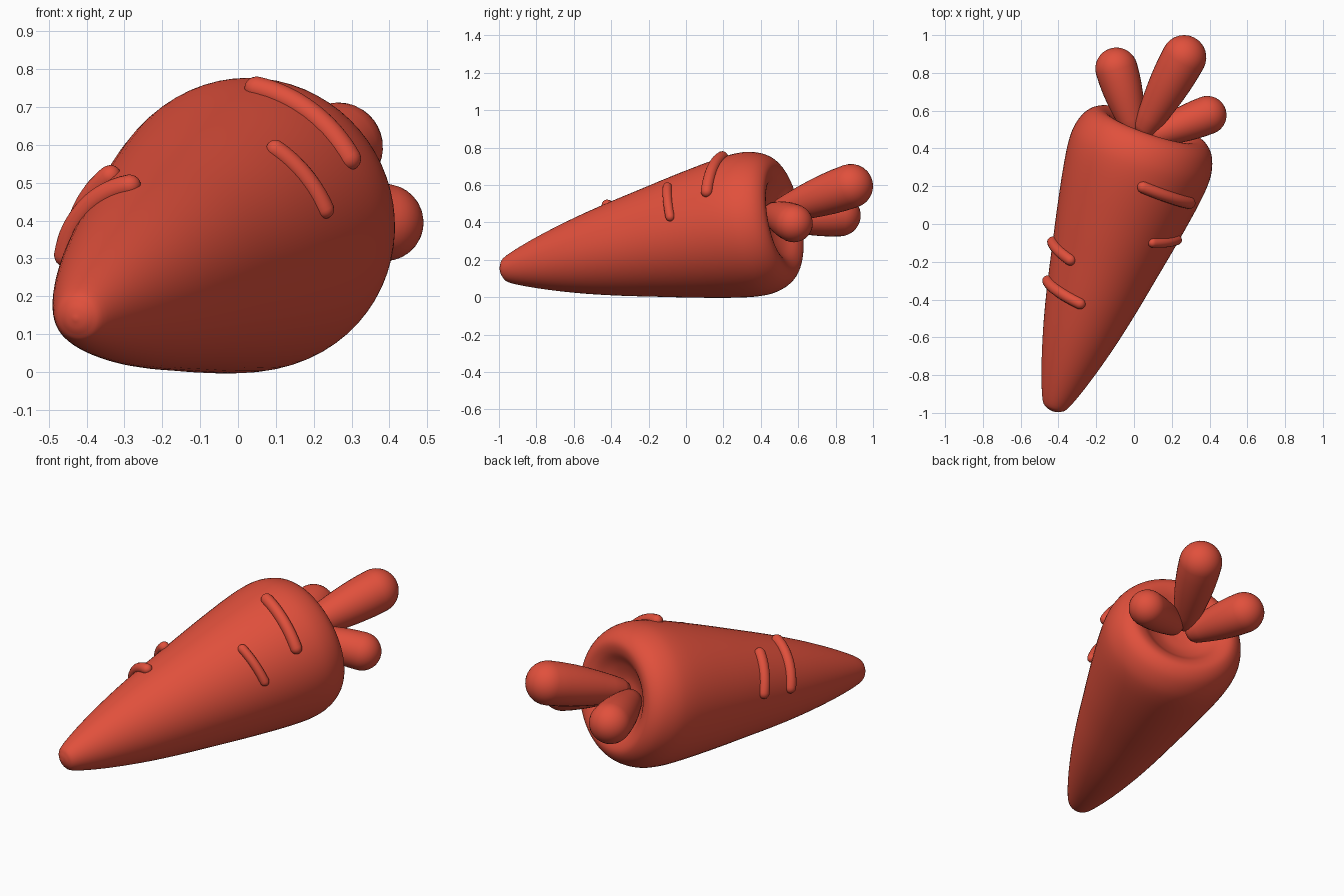
import bpy, bmesh, math
from mathutils import Vector

if "Cube" in bpy.data.objects:
    bpy.data.objects.remove(bpy.data.objects["Cube"])

mat = bpy.data.materials.new("carrot_red")
mat.diffuse_color = (0.75, 0.08, 0.045, 1)
mat.use_nodes = True
mat.node_tree.nodes["Principled BSDF"].inputs["Base Color"].default_value = mat.diffuse_color


def smooth_path(pts, n):
    """Catmull-Rom curve through the points, n steps per span."""
    p = [Vector(q) for q in pts]
    p = [2 * p[0] - p[1]] + p + [2 * p[-1] - p[-2]]
    out = []
    for i in range(1, len(p) - 2):
        a, b, c, d = p[i - 1:i + 3]
        for k in range(n):
            t = k / n
            out.append(0.5 * (2 * b + (c - a) * t + (2 * a - 5 * b + 4 * c - d) * t ** 2
                              + (3 * b - a - 3 * c + d) * t ** 3))
    return out + [p[-2]]


def sweep(name, centres, radii, sides, axis=None):
    """Skin circular rings along a path; the ends close to a point."""
    bm = bmesh.new()
    rings = []
    last = len(centres) - 1
    for i, (c, r) in enumerate(zip(centres, radii)):
        if i in (0, last):
            rings.append([bm.verts.new(c)] * sides)
            continue
        t = axis or (centres[i + 1] - centres[i - 1]).normalized()
        w = t.cross(Vector((0, 0, 1))).normalized()
        v = w.cross(t)
        rings.append([bm.verts.new(c + r * (math.cos(a) * w + math.sin(a) * v))
                      for a in (2 * math.pi * k / sides for k in range(sides))])
    for a, b in zip(rings, rings[1:]):
        for k in range(sides):
            j = (k + 1) % sides
            quad = list(dict.fromkeys((a[k], a[j], b[j], b[k])))
            bm.faces.new(quad)
    bmesh.ops.recalc_face_normals(bm, faces=bm.faces)
    for f in bm.faces:
        f.smooth = True
    me = bpy.data.meshes.new(name)
    bm.to_mesh(me)
    bm.free()
    me.materials.append(mat)
    ob = bpy.data.objects.new(name, me)
    bpy.context.collection.objects.link(ob)
    return ob


# Root: round section along a leaning axis, with a dimpled top
TIP = Vector((-0.43, -0.992, 0.14))
U = (Vector((0.04, 0.375, 0.395)) - TIP).normalized()
W = U.cross(Vector((0, 0, 1))).normalized()
V = W.cross(U)
outer = [(0, 0), (0.012, 0.04), (0.05, 0.075), (0.21, 0.134), (0.42, 0.195), (0.63, 0.245),
         (0.85, 0.29), (1.06, 0.332), (1.28, 0.371), (1.42, 0.387), (1.51, 0.38)]
rim = [(1.585, 0.348), (1.625, 0.295), (1.615, 0.235), (1.57, 0.17), (1.535, 0.09), (1.525, 0)]
prof = smooth_path([(s, r, 0) for s, r in outer + rim], 5)
sweep("carrot_root", [TIP + U * p.x for p in prof], [max(p.y, 0) for p in prof], 64, U)


# Leaves: stubby clubs, narrow in the dimple and round at the end
def leaf(name, base, end, r0, r1):
    a, b = Vector(base), Vector(end)
    d = (b - a).normalized()
    length = (b - a).length
    pts = [(0, 0), (0.01, r0 * 0.8)]
    pts += [(length * t, r0 + (r1 - r0) * math.sin(t * math.pi / 2))
            for t in (0.1, 0.25, 0.4, 0.55, 0.7, 0.85)]
    pts += [(length + r1 * math.sin(q), r1 * math.cos(q))
            for q in (math.pi / 2 * k / 8 for k in range(9))]
    sweep(name, [a + d * x for x, r in pts], [r for x, r in pts], 32, d)


leaf("leaf_middle", (0.04, 0.47, 0.45), (0.265, 0.882, 0.594), 0.055, 0.118)
leaf("leaf_left", (0.01, 0.47, 0.42), (-0.093, 0.822, 0.437), 0.055, 0.112)
leaf("leaf_right", (0.08, 0.46, 0.45), (0.388, 0.576, 0.395), 0.06, 0.102)


# Ribs: raised rounded strips hugging the root surface
def root_radius(s):
    for (s0, r0), (s1, r1) in zip(outer, outer[1:]):
        if s <= s1:
            return r0 + (r1 - r0) * (s - s0) / (s1 - s0)
    return outer[-1][1]


def rib(name, start, end, r):
    ends = []
    for p in (start, end):
        d = Vector(p) - TIP
        ends.append((d.dot(U), math.atan2(d.dot(W), d.dot(V))))
    (s0, a0), (s1, a1) = ends

    def on_root(t):
        s, a = s0 + (s1 - s0) * t, a0 + (a1 - a0) * t
        return TIP + U * s + (W * math.sin(a) + V * math.cos(a)) * (root_radius(s) + 0.003)

    length = (on_root(1) - on_root(0)).length
    cap = r / length
    ts = [cap * (1 - math.cos(q)) for q in (math.pi / 2 * k / 6 for k in range(7))]
    ts += [cap + (1 - 2 * cap) * k / 16 for k in range(1, 16)] + [1 - t for t in reversed(ts)]
    radii = []
    for t in ts:
        e = min(t, 1 - t, cap) / cap
        radii.append(r * math.sqrt(max(0, 1 - (1 - e) ** 2)))
    sweep(name, [on_root(t) for t in ts], radii, 16)


rib("rib_right_upper", (0.02, 0.205, 0.76), (0.315, 0.105, 0.54), 0.032)
rib("rib_right_lower", (0.08, -0.1, 0.605), (0.25, -0.085, 0.41), 0.025)
rib("rib_left_upper", (-0.315, -0.205, 0.53), (-0.435, -0.085, 0.32), 0.03)
rib("rib_left_lower", (-0.26, -0.435, 0.50), (-0.465, -0.29, 0.28), 0.03)
